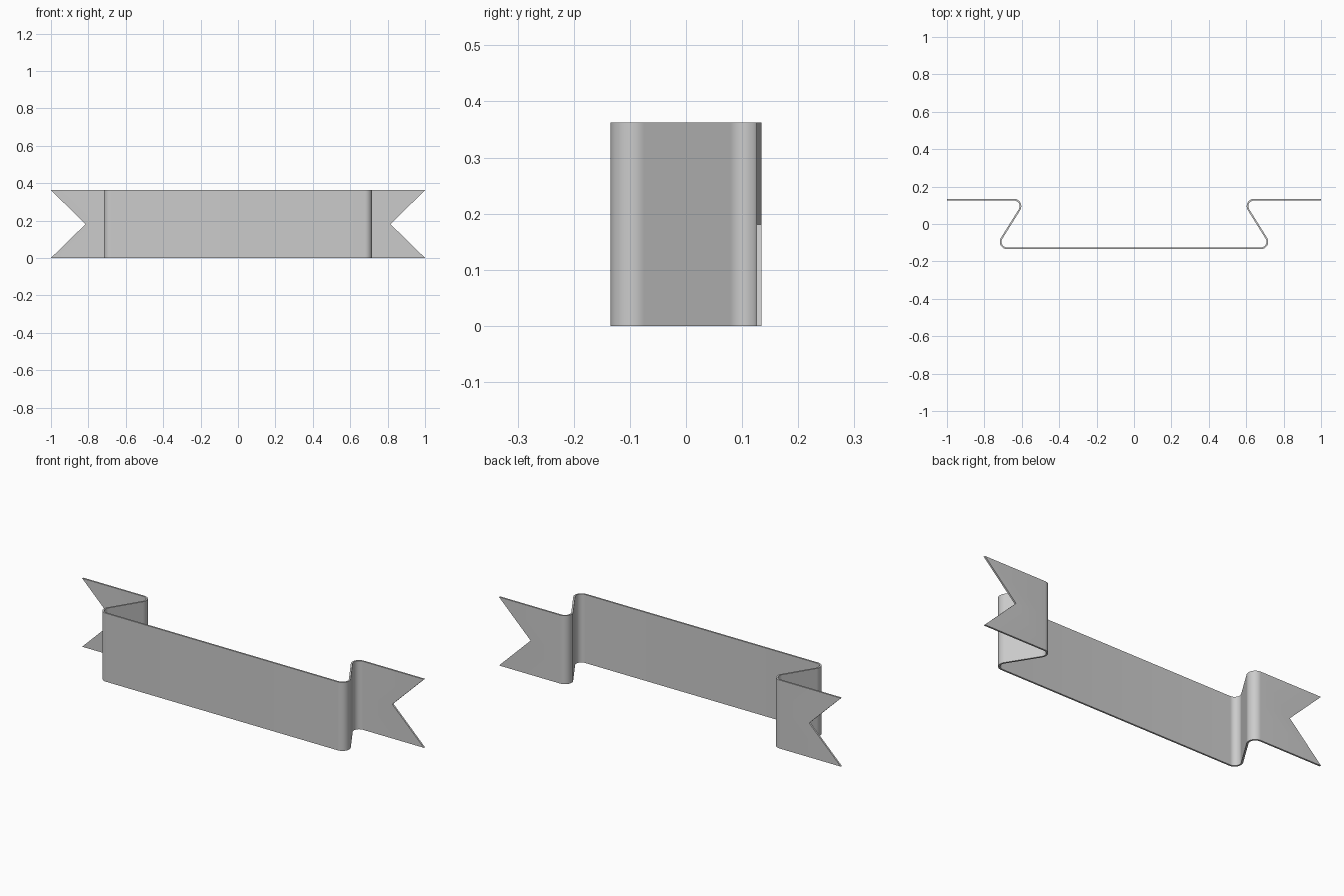
import bpy, bmesh, math

if "Cube" in bpy.data.objects:
    bpy.data.objects.remove(bpy.data.objects["Cube"])

H = 0.362            # ribbon height
T = 0.009            # ribbon thickness
Y = 0.13             # centreline depth of front panel and tails
R = 0.035            # fold radius
FRONT_X, BACK_X = 0.678, 0.642   # fold centres
NOTCH_X = 0.815
STEPS = 14


def arc(cx, cy, a0, a1):
    return [(cx + R * math.cos(a0 + (a1 - a0) * i / STEPS),
             cy + R * math.sin(a0 + (a1 - a0) * i / STEPS)) for i in range(STEPS + 1)]


# Right half of the plan path: two folds joined by their inner tangent, then the tail
cy = Y - R
dx, dy = BACK_X - FRONT_X, 2 * cy
tangent = math.atan2(dy, dx) + math.asin(2 * R / math.hypot(dx, dy))
normal = tangent - math.pi / 2
right = arc(FRONT_X, -cy, -math.pi / 2, normal)
right += arc(BACK_X, cy, normal + math.pi, math.pi / 2)
right.append((1.0, Y))
path = [(-x, y) for x, y in reversed(right)] + right

# Sheet with three rows; the middle row is pulled in at both ends for the swallowtails
bm = bmesh.new()
cols = []
for i, (x, y) in enumerate(path):
    mid_x = math.copysign(NOTCH_X, x) if i in (0, len(path) - 1) else x
    cols.append([bm.verts.new(p) for p in ((x, y, 0), (mid_x, y, H / 2), (x, y, H))])
for a, b in zip(cols, cols[1:]):
    for k in range(2):
        bm.faces.new((a[k], b[k], b[k + 1], a[k + 1]))
mesh = bpy.data.meshes.new("ribbon_banner")
bm.to_mesh(mesh)
bm.free()
ribbon = bpy.data.objects.new("ribbon_banner", mesh)
bpy.context.collection.objects.link(ribbon)

# Thickness and smooth folds
bpy.context.view_layer.objects.active = ribbon
ribbon.select_set(True)
solid = ribbon.modifiers.new("thickness", 'SOLIDIFY')
solid.thickness = T
solid.offset = 0
bpy.ops.object.modifier_apply(modifier=solid.name)
bpy.ops.object.shade_smooth_by_angle(angle=math.radians(30))
